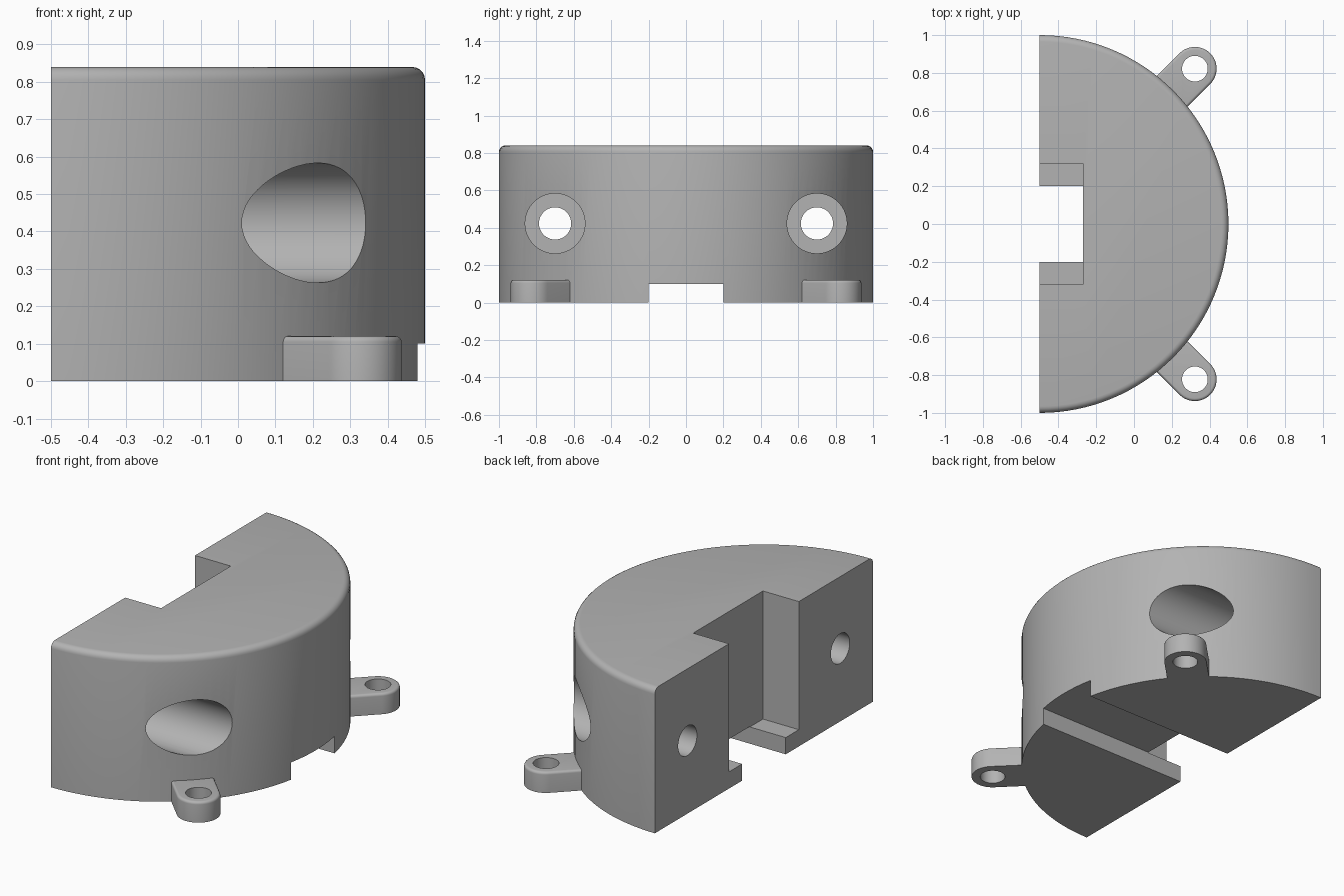
import bpy, bmesh, math
from mathutils import Matrix, Vector

cube = bpy.data.objects.get("Cube")
if cube:
    bpy.data.objects.remove(cube, do_unlink=True)

HEIGHT, FLAT_X = 0.84, -0.5      # body height, plane of the flat face
LUG_DIST, LUG_R, LUG_H = 1.163, 0.115, 0.12

grey = bpy.data.materials.new("plain grey")
grey.use_nodes = True
colour = (0.45, 0.45, 0.45, 1)
grey.diffuse_color = colour
grey.node_tree.nodes["Principled BSDF"].inputs["Base Color"].default_value = colour


def add_object(name, bm):
    bmesh.ops.recalc_face_normals(bm, faces=bm.faces)
    mesh = bpy.data.meshes.new(name)
    bm.to_mesh(mesh)
    bm.free()
    mesh.materials.append(grey)
    obj = bpy.data.objects.new(name, mesh)
    bpy.context.collection.objects.link(obj)
    return obj


def prism(name, outline, z0, z1, fillet=0.0):
    """Extrude an outline upward, optionally rounding its top rim."""
    bm = bmesh.new()
    base = bm.faces.new([bm.verts.new((x, y, z0)) for x, y in outline])
    ext = bmesh.ops.extrude_face_region(bm, geom=[base])["geom"]
    bmesh.ops.translate(bm, vec=(0, 0, z1 - z0),
                        verts=[g for g in ext if isinstance(g, bmesh.types.BMVert)])
    if fillet:
        rim = [e for e in bm.edges if all(v.co.z > z1 - 1e-5 for v in e.verts)]
        bmesh.ops.bevel(bm, geom=rim, offset=fillet, segments=5,
                        profile=0.5, affect='EDGES')
    return add_object(name, bm)


def box(name, x0, x1, half_y, z0, z1):
    return prism(name, [(x0, -half_y), (x1, -half_y), (x1, half_y), (x0, half_y)], z0, z1)


def arc(cx, radius, start, end, count):
    return [(cx + radius * math.cos(a), radius * math.sin(a))
            for a in (start + (end - start) * i / count for i in range(count + 1))]


def bore(name, radius, x0, x1, y, z):
    """Cylinder lying along x."""
    bm = bmesh.new()
    bmesh.ops.create_cone(bm, cap_ends=True, segments=64, radius1=radius, radius2=radius,
                          depth=x1 - x0,
                          matrix=Matrix.Translation(((x0 + x1) / 2, y, z))
                          @ Matrix.Rotation(math.pi / 2, 4, 'Y'))
    return add_object(name, bm)


def cut(target, cutter):
    mod = target.modifiers.new("cut", 'BOOLEAN')
    mod.operation, mod.solver, mod.object = 'DIFFERENCE', 'EXACT', cutter
    bpy.context.view_layer.objects.active = target
    bpy.ops.object.modifier_apply(modifier=mod.name)
    bpy.data.objects.remove(cutter, do_unlink=True)


def smooth(obj):
    bpy.ops.object.select_all(action='DESELECT')
    obj.select_set(True)
    bpy.context.view_layer.objects.active = obj
    bpy.ops.object.shade_smooth_by_angle(angle=math.radians(30))


# Half-round body: a filleted disc with one half removed
body = prism("half_round_body", arc(FLAT_X, 1, 0, 2 * math.pi, 128)[:-1], 0, HEIGHT, 0.035)
cut(body, box("half_cutter", -2, FLAT_X, 2, -1, 2))

# Pocket in the flat face, and channel running underneath
cut(body, box("pocket_cutter", -1, -0.27, 0.32, 0.097, 2))
cut(body, box("channel_cutter", -1, 1, 0.2, -1, 0.1))

# Counterbored screw holes
for side in (-1, 1):
    cut(body, bore("counterbore_cutter", 0.16, -0.3, 1, side * 0.7, 0.423))
    cut(body, bore("screw_hole_cutter", 0.086, -1, 0.5, side * 0.7, 0.423))
smooth(body)

# Mounting lugs, built along x and swung out to the diagonals
for side, name in ((-1, "front_lug"), (1, "back_lug")):
    outline = [(0.95, -LUG_R)] + arc(LUG_DIST, LUG_R, -math.pi / 2, math.pi / 2, 32) + [(0.95, LUG_R)]
    lug = prism(name, outline, 0, LUG_H, 0.015)
    cut(lug, prism("lug_hole_cutter", arc(LUG_DIST, 0.068, 0, 2 * math.pi, 48)[:-1], -1, 1))
    lug.data.transform(Matrix.Translation(Vector((FLAT_X, 0, 0)))
                       @ Matrix.Rotation(side * math.pi / 4, 4, 'Z'))
    smooth(lug)
